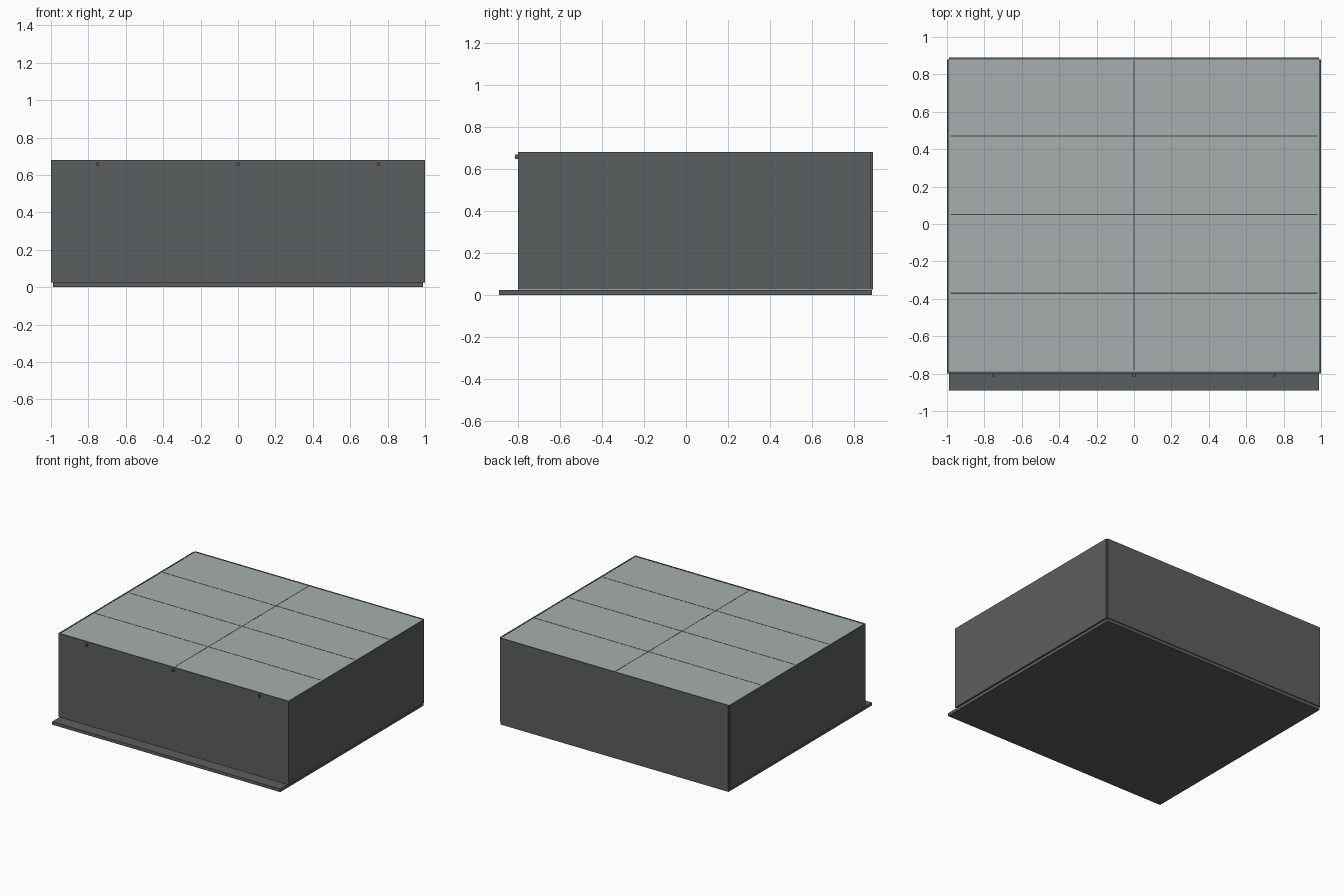
import bpy

if "Cube" in bpy.data.objects:
    bpy.data.objects.remove(bpy.data.objects["Cube"])

def material(name, rgb):
    m = bpy.data.materials.new(name)
    m.diffuse_color = (*rgb, 1)
    m.use_nodes = True
    m.node_tree.nodes["Principled BSDF"].inputs["Base Color"].default_value = m.diffuse_color
    return m

WALL = material("charcoal grey", (0.105, 0.112, 0.118))
ROOF = material("pale grey", (0.39, 0.43, 0.42))
SEAM = material("dark seam grey", (0.07, 0.075, 0.08))

def box(name, x, y, z, mat):
    """Box from (min, max) pairs along each axis."""
    bpy.ops.mesh.primitive_cube_add(size=1, location=[sum(a) / 2 for a in (x, y, z)])
    ob = bpy.context.object
    ob.name = name
    ob.scale = [a[1] - a[0] for a in (x, y, z)]
    bpy.ops.object.transform_apply(location=False, rotation=False, scale=True)
    ob.data.materials.append(mat)
    return ob

# floor slab with projecting front ledge
box("floor_slab", (-0.99, 0.99), (-0.89, 0.886), (0, 0.024), WALL)

# four thin walls
box("front_wall", (-1, 1), (-0.80, -0.788), (0.026, 0.68), WALL)
box("back_wall", (-0.99, 0.99), (0.88, 0.89), (0.026, 0.68), WALL)
for s, side in ((-1, "left"), (1, "right")):
    box(side + "_wall", sorted((s, s * 0.99)), (-0.788, 0.88), (0.026, 0.68), WALL)

# roof sheet, just below the wall tops
box("roof", (-0.99, 0.99), (-0.788, 0.88), (0.666, 0.678), ROOF)

# roof panel seams
for i, y in enumerate((-0.37, 0.05, 0.47)):
    box(f"cross_seam_{i}", (-0.98, 0.98), (y - 0.003, y + 0.003), (0.676, 0.679), SEAM)
box("long_seam", (-0.003, 0.003), (-0.78, 0.875), (0.676, 0.679), SEAM)

# small front catches
for i, x in enumerate((-0.75, 0, 0.75)):
    box(f"front_catch_{i}", (x - 0.007, x + 0.007), (-0.815, -0.80), (0.648, 0.668), WALL)
